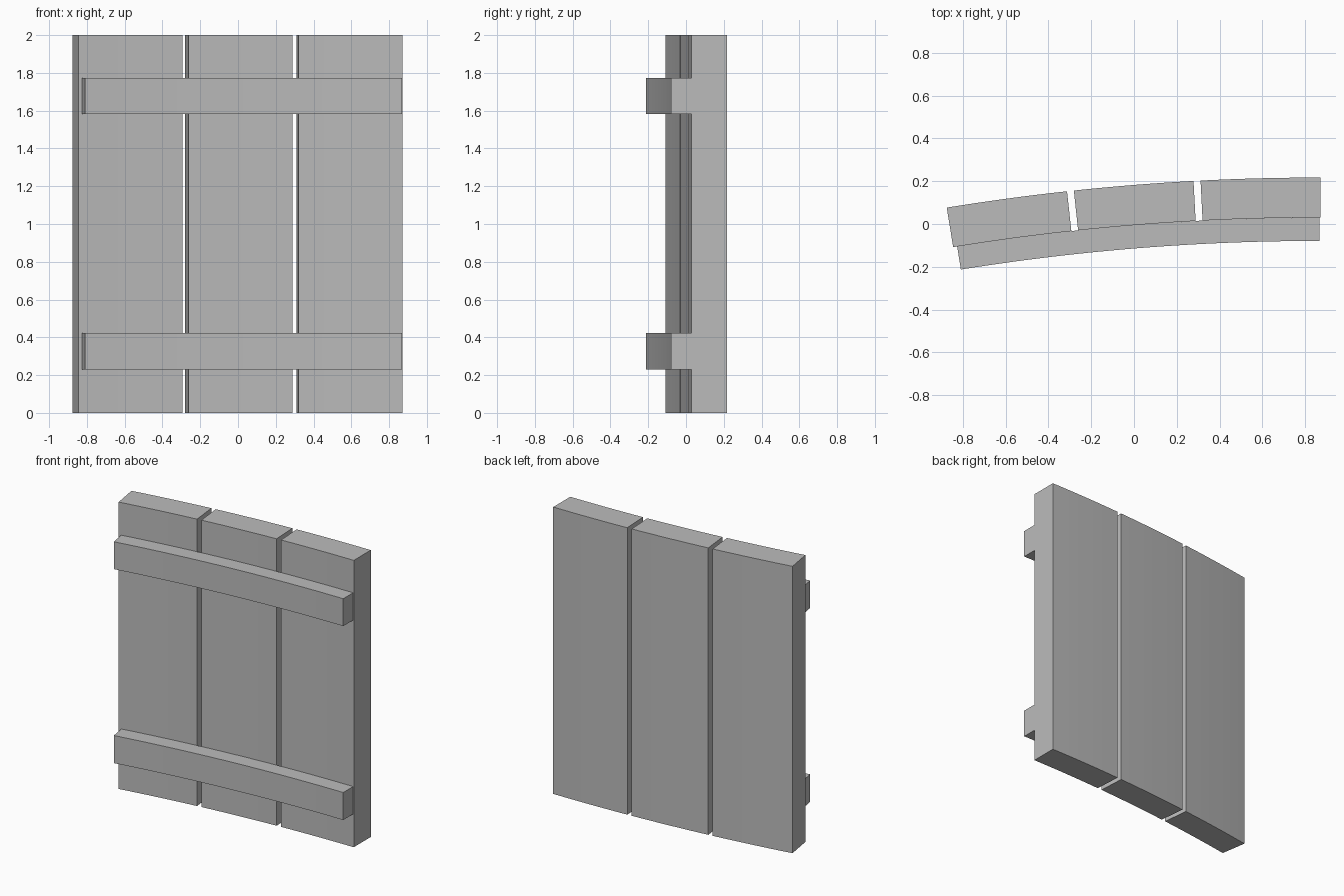
import bpy, bmesh, math

if "Cube" in bpy.data.objects:
    bpy.data.objects.remove(bpy.data.objects["Cube"])

grey = bpy.data.materials.new("plain grey")
grey.diffuse_color = (0.5, 0.5, 0.5, 1)
grey.use_nodes = True
grey.node_tree.nodes["Principled BSDF"].inputs["Base Color"].default_value = grey.diffuse_color

# Common bend: all parts follow one large arc seen from above
R = 10.85                   # radius of the back surface
CX, CY = 0.865, 0.217 - R   # arc centre
PLANK, BATTEN = 0.187, 0.109


def curved_board(name, x0, x1, r_out, r_in, z0, z1, segments):
    """Board between two back-surface x positions, bent along the arc."""
    a0, a1 = (math.asin((x - CX) / R) for x in (x0, x1))
    bm = bmesh.new()
    rings = []
    for i in range(segments + 1):
        a = a0 + (a1 - a0) * i / segments
        ring = [bm.verts.new((CX + r * math.sin(a), CY + r * math.cos(a), z))
                for r, z in ((r_in, z0), (r_out, z0), (r_out, z1), (r_in, z1))]
        rings.append(ring)
    for p, q in zip(rings, rings[1:]):
        for k in range(4):
            bm.faces.new((p[k], p[(k + 1) % 4], q[(k + 1) % 4], q[k]))
    bm.faces.new(rings[0])
    bm.faces.new(rings[-1])
    bmesh.ops.recalc_face_normals(bm, faces=bm.faces[:])
    mesh = bpy.data.meshes.new(name)
    bm.to_mesh(mesh)
    bm.free()
    mesh.materials.append(grey)
    ob = bpy.data.objects.new(name, mesh)
    bpy.context.collection.objects.link(ob)


# Three upright planks
for name, x0, x1 in (("left_plank", -0.875, -0.313),
                     ("middle_plank", -0.281, 0.278),
                     ("right_plank", 0.311, 0.872)):
    curved_board(name, x0, x1, R, R - PLANK, 0, 2, 8)

# Two cross battens on the front
for name, z0, z1 in (("lower_batten", 0.23, 0.422), ("upper_batten", 1.582, 1.773)):
    curved_board(name, -0.856, 0.867, R - PLANK, R - PLANK - BATTEN, z0, z1, 24)
